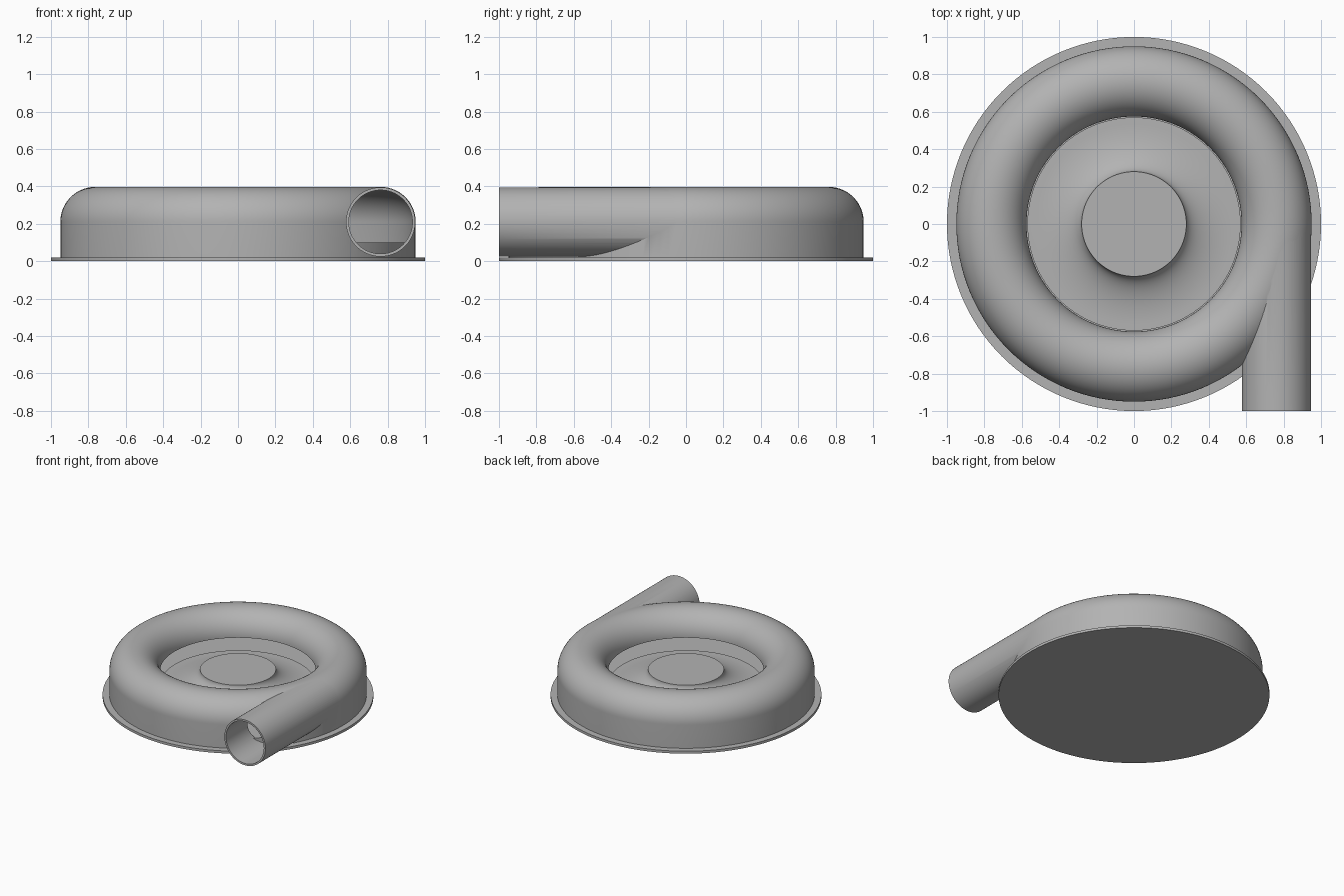
import bpy, bmesh, math
from mathutils import Matrix, Vector

cube = bpy.data.objects.get("Cube")
if cube:
    bpy.data.objects.remove(cube, do_unlink=True)

GREY = (0.45, 0.45, 0.45, 1)
mat = bpy.data.materials.new("plain grey")
mat.use_nodes = True
mat.diffuse_color = GREY
mat.node_tree.nodes["Principled BSDF"].inputs["Base Color"].default_value = GREY

SEGMENTS = 128
RING, AXIS_Z = 0.7625, 0.21      # centre of the scroll's round section
FLOOR = 0.1


def add_object(name, bm):
    bmesh.ops.recalc_face_normals(bm, faces=bm.faces)
    mesh = bpy.data.meshes.new(name)
    bm.to_mesh(mesh)
    bm.free()
    mesh.materials.append(mat)
    obj = bpy.data.objects.new(name, mesh)
    bpy.context.collection.objects.link(obj)
    return obj


def revolve(name, profile):
    """Lathe an (r, z) profile that starts and ends on the axis."""
    bm = bmesh.new()
    verts = [bm.verts.new((r, 0, z)) for r, z in profile]
    edges = [bm.edges.new(pair) for pair in zip(verts, verts[1:])]
    bmesh.ops.spin(bm, geom=verts + edges, cent=(0, 0, 0), axis=(0, 0, 1),
                   angle=math.tau, steps=SEGMENTS, use_merge=True)
    bmesh.ops.remove_doubles(bm, verts=bm.verts, dist=1e-5)
    return add_object(name, bm)


def pipe(name, radius, y0, y1):
    bm = bmesh.new()
    place = Matrix.Translation(Vector((RING, (y0 + y1) / 2, AXIS_Z))) @ Matrix.Rotation(math.pi / 2, 4, 'X')
    bmesh.ops.create_cone(bm, cap_ends=True, segments=96, radius1=radius,
                          radius2=radius, depth=y1 - y0, matrix=place)
    return add_object(name, bm)


def arc(cx, cz, rx, rz, start, end, steps):
    angles = [math.radians(start + (end - start) * i / steps) for i in range(steps + 1)]
    return [(cx + rx * math.cos(a), cz + rz * math.sin(a)) for a in angles]


def boolean(obj, tool, operation):
    mod = obj.modifiers.new(operation, 'BOOLEAN')
    mod.operation, mod.solver, mod.object = operation, 'EXACT', tool
    bpy.context.view_layer.objects.active = obj
    bpy.ops.object.modifier_apply(modifier=mod.name)
    bpy.data.objects.remove(tool, do_unlink=True)


def smooth(obj):
    bpy.ops.object.select_all(action='DESELECT')
    obj.select_set(True)
    bpy.context.view_layer.objects.active = obj
    bpy.ops.object.shade_smooth_by_angle(angle=math.radians(30))


# Base plate
base = revolve("base_plate", [(0, 0), (1, 0), (1, 0.02), (0, 0.02)])

# Scroll housing with its outlet pipe
housing = revolve("scroll_housing",
                  [(0, 0.018), (0.95, 0.018)]
                  + arc(RING, AXIS_Z, 0.1875, 0.1875, 0, 180, 40)
                  + [(0.575, 0.2), (0, 0.2)])
boolean(housing, pipe("outlet_pipe", 0.185, -1, 0), 'UNION')

# Hollow chamber, open in the middle
chamber = revolve("chamber_cutter",
                  [(0, FLOOR), (0.935, FLOOR)]
                  + arc(RING, AXIS_Z, 0.1725, 0.1725, 0, 180, 40)
                  + [(0, AXIS_Z)])
boolean(housing, chamber, 'DIFFERENCE')

# Outlet bore, leaving the chamber floor whole
bore = pipe("bore_cutter", 0.17, -1.1, 0)
boolean(bore, revolve("floor_cutter", [(0, 0), (0.95, 0), (0.95, FLOOR), (0, FLOOR)]), 'DIFFERENCE')
boolean(housing, bore, 'DIFFERENCE')

# Flared centre hub
hub = revolve("centre_hub",
              [(0, 0.09), (0.57, 0.09), (0.57, 0.11)]
              + arc(0.54, 0.222, 0.26, 0.112, 270, 180, 24)
              + [(0, 0.222)])

for part in (base, housing, hub):
    smooth(part)
